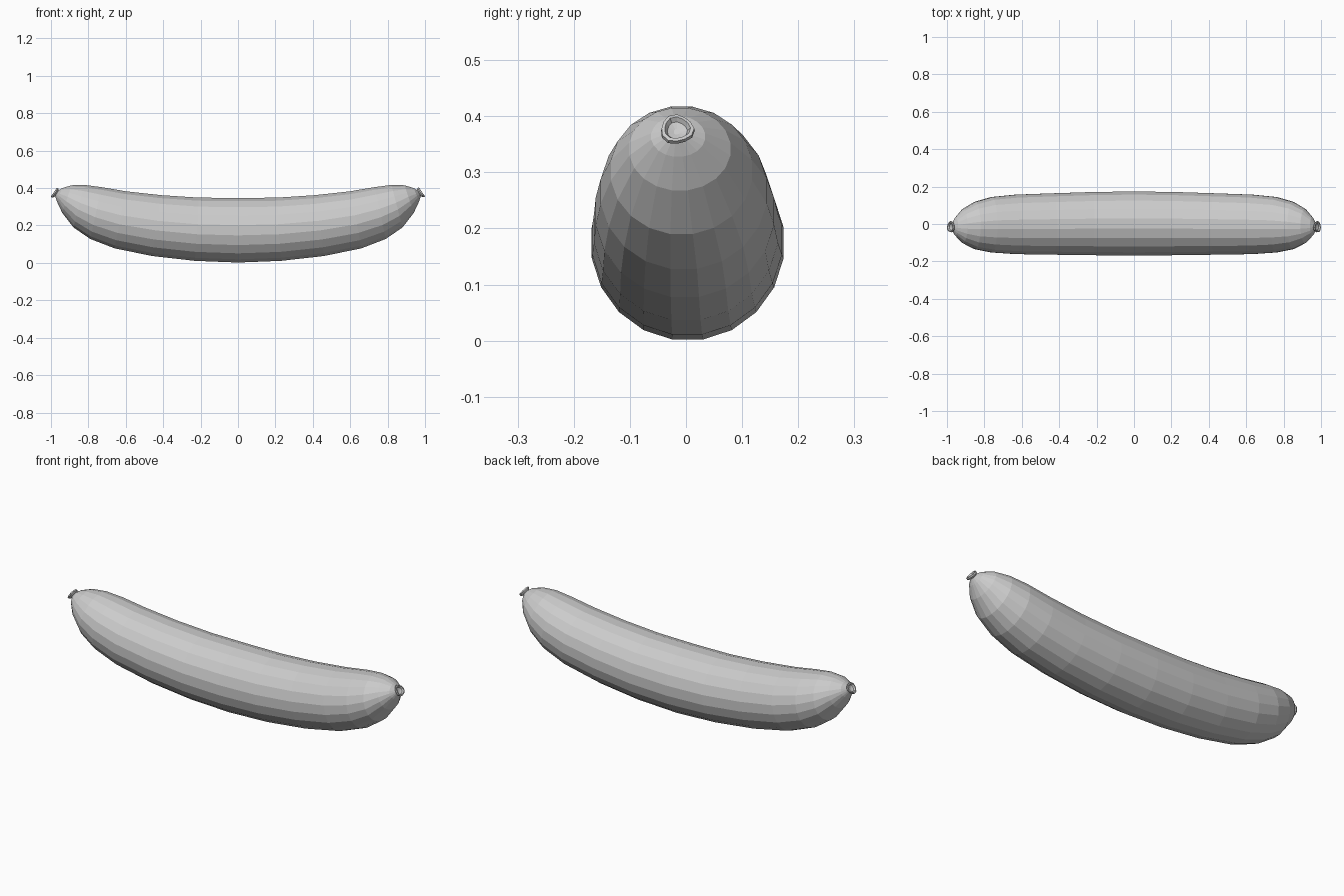
import bpy, bmesh, math
from mathutils import Vector

if "Cube" in bpy.data.objects:
    bpy.data.objects.remove(bpy.data.objects["Cube"])

SIDES = 20


def loft(name, rings, cap=True):
    """Bridge a list of vertex rings into one flat-shaded mesh."""
    bm = bmesh.new()
    loops = [[bm.verts.new(p) for p in ring] for ring in rings]
    for a, b in zip(loops, loops[1:]):
        n = len(a)
        for i in range(n):
            j = (i + 1) % n
            bm.faces.new((a[i], a[j], b[j], b[i]))
    if cap:
        bm.faces.new(loops[0])
        bm.faces.new(loops[-1])
    bmesh.ops.recalc_face_normals(bm, faces=bm.faces)
    me = bpy.data.meshes.new(name)
    bm.to_mesh(me)
    bm.free()
    ob = bpy.data.objects.new(name, me)
    bpy.context.collection.objects.link(ob)
    return ob


# Sausage body: top x, top z, bottom x, bottom z, half width, y centre
half = [
    (0.00, .347, 0.00, .002, .171, .003),
    (0.21, .349, 0.23, .011, .169, .002),
    (0.41, .362, 0.46, .037, .164, .000),
    (0.60, .383, 0.66, .078, .159, -.002),
    (0.73, .405, 0.79, .128, .148, -.004),
    (0.82, .417, 0.88, .190, .126, -.008),
    (0.89, .415, 0.94, .268, .090, -.011),
    (0.94, .400, 0.968, .328, .048, -.014),
    (0.962, .386, 0.978, .358, .016, -.016),
]
stations = [(-a, b, -c, d, w, y) for a, b, c, d, w, y in half[:0:-1]] + half

rings = []
for tx, tz, bx, bz, w, cy in stations:
    top, bot = Vector((tx, cy, tz)), Vector((bx, cy, bz))
    mid, up = (top + bot) / 2, (top - bot) / 2
    ring = []
    for i in range(SIDES):
        t = 2 * math.pi * (i + .5) / SIDES
        # half-step offset gives a flat underside; slight growth keeps the full size
        k = 1 / math.cos(math.pi / SIDES)
        ring.append(mid + (up * math.cos(t) + Vector((0, w, 0)) * math.sin(t)) * k)
    rings.append(ring)
loft("sausage_body", rings)

# Tied casing ends: small flared, slightly irregular cups
cup = [(-.020, .012), (-.002, .011), (.004, .024), (.010, .030),
       (.017, .029), (.018, .023), (.010, .018), (.006, .006)]
for side, label in ((1, "right"), (-1, "left")):
    axis = Vector((.82 * side, 0, .57))
    u = Vector((0, 1, 0))
    v = axis.cross(u)
    base = Vector((.969 * side, -.016, .369))
    rings = []
    for d, r in cup:
        ring = []
        for i in range(12):
            t = 2 * math.pi * i / 12
            rr = r * (1 + .07 * math.cos(3 * t + .6))
            ring.append(base + axis * d + (u * math.cos(t) + v * math.sin(t)) * rr)
        rings.append(ring)
    loft("casing_knot_" + label, rings)
